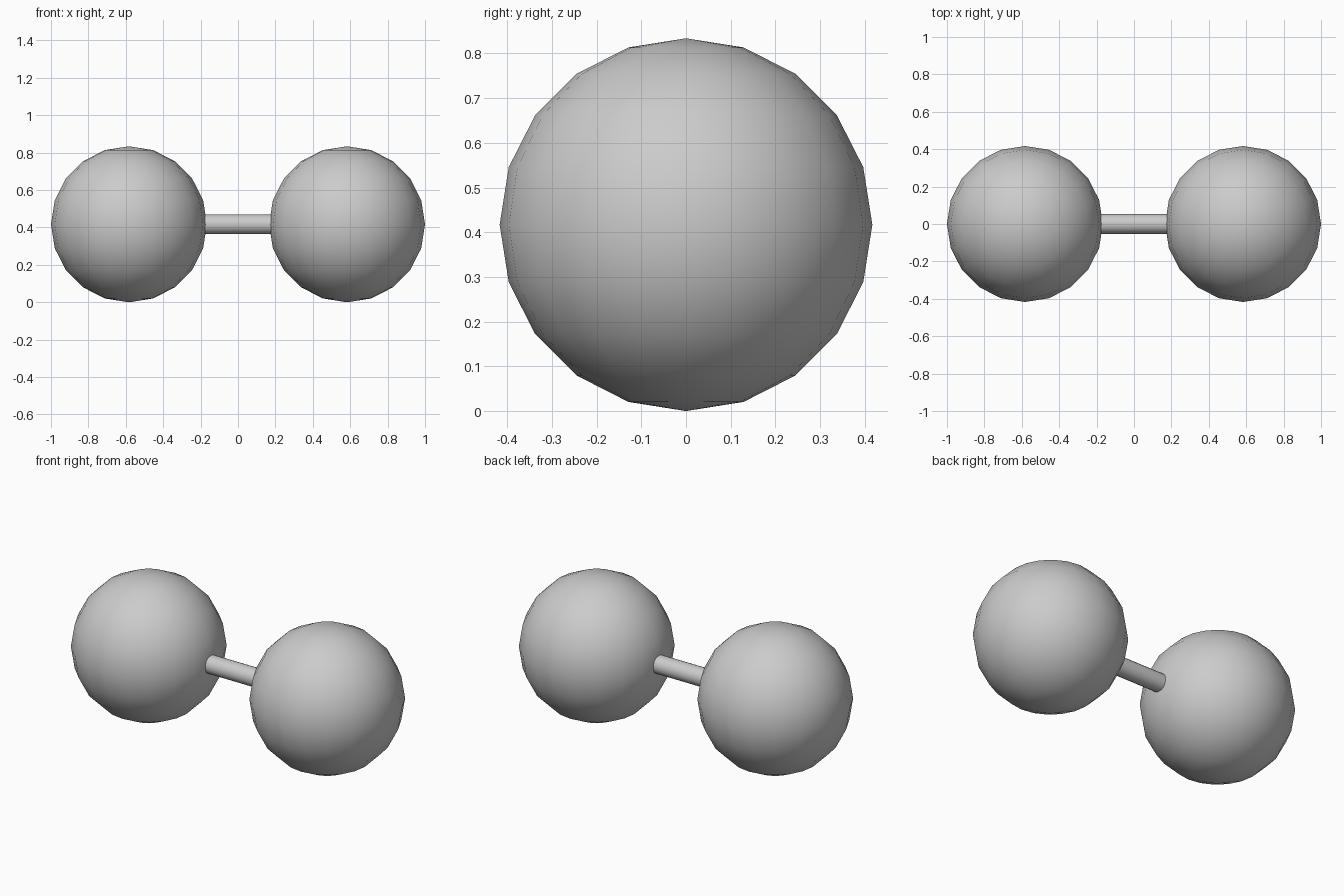
import bpy
from math import pi

if "Cube" in bpy.data.objects:
    bpy.data.objects.remove(bpy.data.objects["Cube"])

R = 0.417          # ball radius
CX = 1.0 - R       # ball centre offset along x
BAR_R = 0.053


def smooth(name):
    ob = bpy.context.object
    ob.name = name
    bpy.ops.object.shade_smooth_by_angle(angle=pi / 4)
    return ob


# Two 20-sided balls, poles up
for side, name in ((-1, "left_ball"), (1, "right_ball")):
    bpy.ops.mesh.primitive_uv_sphere_add(segments=20, ring_count=10, radius=R,
                                         location=(side * CX, 0, R))
    smooth(name)

# Connecting bar, its ends buried in the balls
bpy.ops.mesh.primitive_cylinder_add(vertices=20, radius=BAR_R, depth=0.40,
                                    location=(0, 0, R), rotation=(0, pi / 2, 0))
smooth("connecting_bar")
